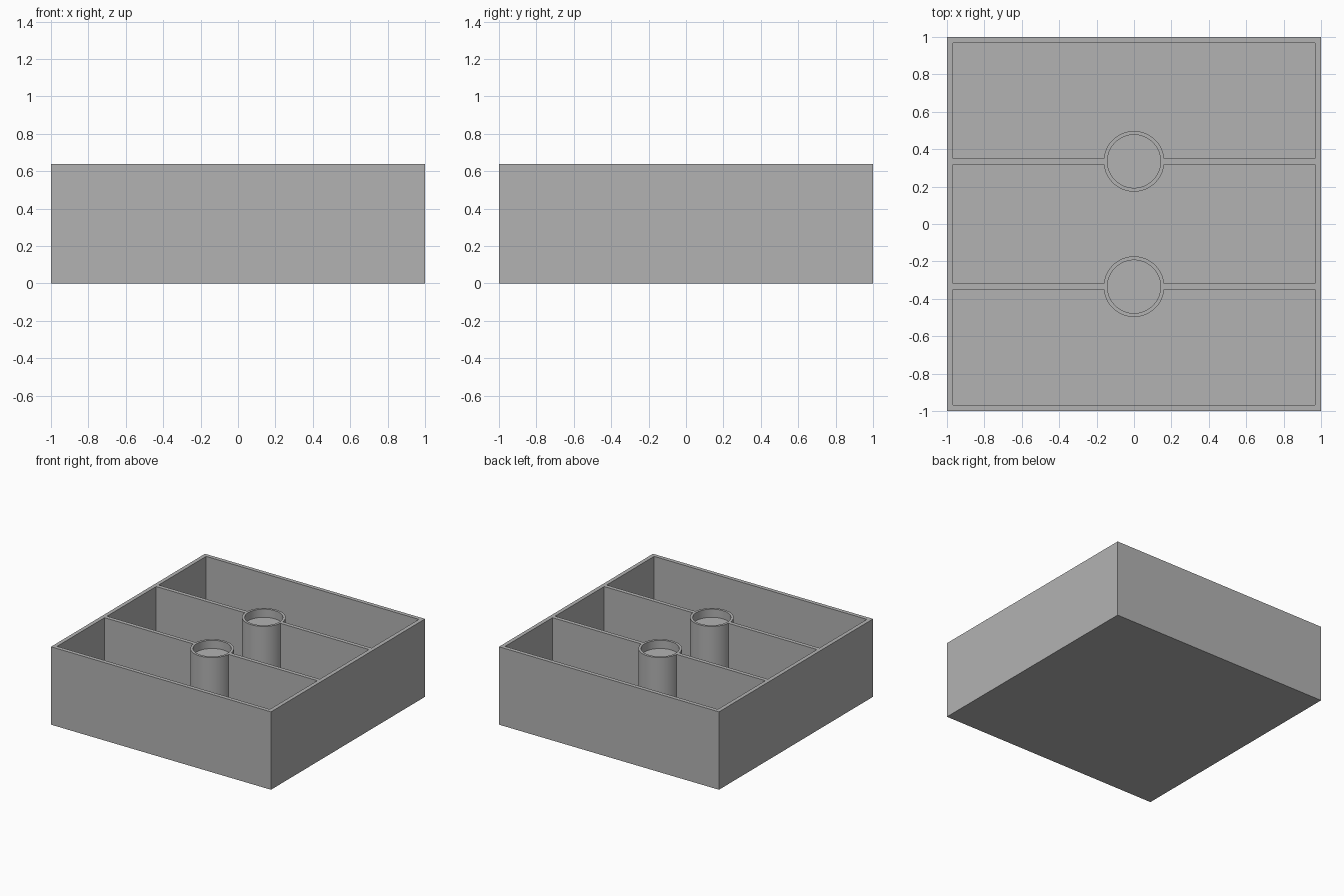
import bpy

cube = bpy.data.objects.get("Cube")
if cube:
    bpy.data.objects.remove(cube, do_unlink=True)

H = 0.64          # tray height
WALL = 0.033      # wall, divider and floor thickness
ROW = 0.335       # divider and post offset from the middle
POST_R, SOCKET_R, SOCKET_DEPTH = 0.162, 0.142, 0.067

grey = bpy.data.materials.new("plain grey")
grey.use_nodes = True
colour = (0.45, 0.45, 0.45, 1)
grey.diffuse_color = colour
grey.node_tree.nodes["Principled BSDF"].inputs["Base Color"].default_value = colour


def box(name, x0, x1, y0, y1, z0, z1):
    bpy.ops.mesh.primitive_cube_add(
        size=1, location=((x0 + x1) / 2, (y0 + y1) / 2, (z0 + z1) / 2))
    ob = bpy.context.object
    ob.name = name
    ob.scale = (x1 - x0, y1 - y0, z1 - z0)
    bpy.ops.object.transform_apply(location=True, rotation=False, scale=True)
    ob.data.materials.append(grey)
    return ob


def cylinder(name, y, radius, z0, z1):
    bpy.ops.mesh.primitive_cylinder_add(
        vertices=96, radius=radius, depth=z1 - z0, location=(0, y, (z0 + z1) / 2))
    ob = bpy.context.object
    ob.name = name
    ob.data.materials.append(grey)
    return ob


def cut(target, cutter):
    cutter.hide_render = True
    mod = target.modifiers.new("cut", 'BOOLEAN')
    mod.operation = 'DIFFERENCE'
    mod.solver = 'EXACT'
    mod.object = cutter
    bpy.context.view_layer.objects.active = target
    bpy.ops.object.modifier_apply(modifier=mod.name)
    bpy.data.objects.remove(cutter, do_unlink=True)


# Solid block
tray = box("divided_tray", -1, 1, -1, 1, 0, H)

# Three compartments, each shaped around the round posts
inner = 1 - WALL
edges = [-inner, -ROW - WALL / 2, -ROW + WALL / 2,
         ROW - WALL / 2, ROW + WALL / 2, inner]
for y0, y1 in zip(edges[::2], edges[1::2]):
    pocket = box("pocket_cutter", -inner, inner, y0, y1, WALL, H + 0.1)
    for y in (-ROW, ROW):
        if y0 - POST_R < y < y1 + POST_R:
            cut(pocket, cylinder("post_cutter", y, POST_R, -0.1, H + 0.3))
    cut(tray, pocket)

# Shallow round sockets in the post tops
for y in (-ROW, ROW):
    cut(tray, cylinder("socket_cutter", y, SOCKET_R, H - SOCKET_DEPTH, H + 0.1))

# Smooth the posts, keep the edges sharp
bpy.ops.object.select_all(action='DESELECT')
tray.select_set(True)
bpy.context.view_layer.objects.active = tray
bpy.ops.object.shade_smooth_by_angle(angle=0.52)
